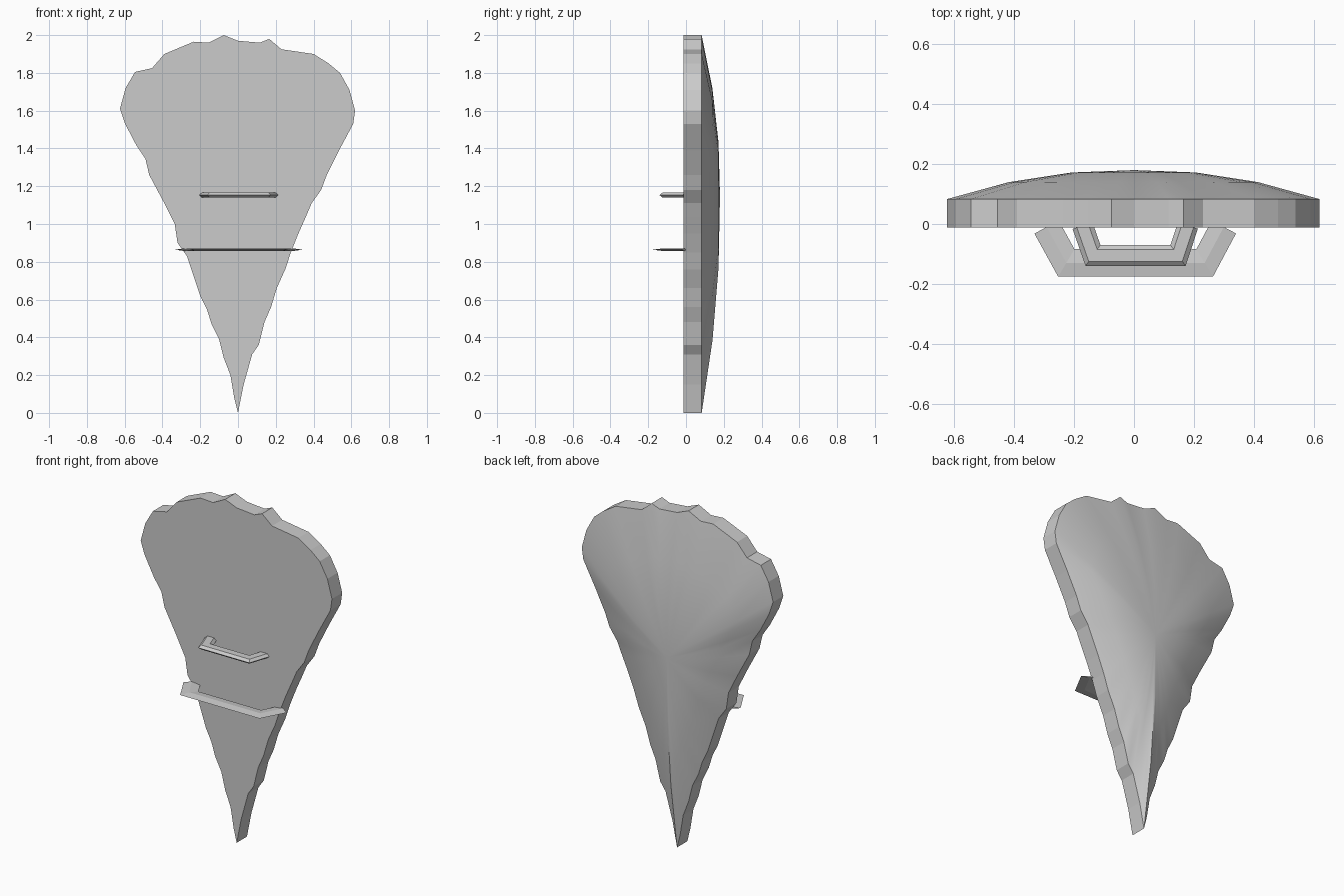
import bpy
import bmesh
from math import radians
from mathutils import Vector

cube = bpy.data.objects.get("Cube")
if cube:
    bpy.data.objects.remove(cube, do_unlink=True)

# Single plain grey for the whole shield
GREY = (0.6, 0.6, 0.6, 1.0)
grey = bpy.data.materials.new("plain grey")
grey.use_nodes = True
grey.diffuse_color = GREY
grey.node_tree.nodes["Principled BSDF"].inputs["Base Color"].default_value = GREY


def finish(name, bm):
    """Turn a bmesh into a named object with the grey material."""
    bmesh.ops.recalc_face_normals(bm, faces=bm.faces)
    mesh = bpy.data.meshes.new(name)
    bm.to_mesh(mesh)
    bm.free()
    mesh.materials.append(grey)
    obj = bpy.data.objects.new(name, mesh)
    bpy.context.collection.objects.link(obj)
    return obj


def bridge(bm, a, b, closed=True):
    """Join two vertex loops of equal length with quads."""
    count = len(a)
    return [bm.faces.new((a[i], a[(i + 1) % count], b[(i + 1) % count], b[i]))
            for i in range(count if closed else count - 1)]


# Ragged teardrop outline as (x, z), counter-clockwise from the tip
OUTLINE = [
    (0, 0), (.03, .15), (.075, .31), (.11, .36), (.14, .48), (.175, .56),
    (.205, .66), (.25, .76), (.28, .85), (.32, .95), (.36, 1.04), (.39, 1.11),
    (.44, 1.18), (.47, 1.26), (.535, 1.39), (.61, 1.53), (.62, 1.6),
    (.59, 1.71), (.54, 1.8), (.48, 1.85), (.4, 1.9), (.23, 1.925),
    (.165, 1.98), (.115, 1.96), (0, 1.97), (-.075, 2), (-.155, 1.96),
    (-.235, 1.965), (-.39, 1.9), (-.455, 1.825), (-.545, 1.805),
    (-.595, 1.72), (-.625, 1.61), (-.6, 1.535), (-.54, 1.42), (-.49, 1.345),
    (-.47, 1.26), (-.39, 1.11), (-.335, 1), (-.32, .9), (-.27, .83),
    (-.2, .62), (-.165, .55), (-.14, .47), (-.1, .39), (-.075, .29),
    (-.04, .2), (-.02, .08),
]
CENTRE_Z = 1.15
FRONT_Y, RIM_Y, APEX_Y = -.012, .083, .18


def outline_ring(bm, scale, y):
    """Outline shrunk towards the boss point, at depth y."""
    return [bm.verts.new((x * scale, y, CENTRE_Z + (z - CENTRE_Z) * scale))
            for x, z in OUTLINE]


# Shield body: flat inner face, straight rim, shallow dome on the back
bm = bmesh.new()
front = outline_ring(bm, 1, FRONT_Y)
rim = outline_ring(bm, 1, RIM_Y)
bm.faces.new(front)
bridge(bm, front, rim)
dome_faces = []
previous = rim
for scale, y in ((2 / 3, .14), (1 / 3, .172)):
    ring = outline_ring(bm, scale, y)
    dome_faces += bridge(bm, previous, ring)
    previous = ring
apex = bm.verts.new((0, APEX_Y, CENTRE_Z))
for i, vert in enumerate(previous):
    dome_faces.append(bm.faces.new((vert, previous[(i + 1) % len(previous)], apex)))
for face in dome_faces:
    face.smooth = True
dome_set = set(dome_faces)
limit = radians(30)
bm.normal_update()
for edge in bm.edges:
    inside = all(face in dome_set for face in edge.link_faces)
    edge.smooth = inside and edge.calc_face_angle(0) < limit
finish("shield_body", bm)


def bent_bar(name, path, z, section):
    """Sweep a section (in-plane offset, height) along a mitred path in xy."""
    bm = bmesh.new()
    points = [Vector(p) for p in path]
    steps = [(b - a).normalized() for a, b in zip(points, points[1:])]
    rings = []
    for i, point in enumerate(points):
        before, after = steps[max(i - 1, 0)], steps[min(i, len(steps) - 1)]
        along = (before + after).normalized()
        side = Vector((along.y, -along.x)) / along.dot(after)
        rings.append([bm.verts.new((*(point + side * offset), z + height))
                      for offset, height in section])
    for a, b in zip(rings, rings[1:]):
        bridge(bm, a, b)
    bm.faces.new(rings[0])
    bm.faces.new(rings[-1])
    return finish(name, bm)


# Hand grip: chunky bar with a six-sided section
bent_bar("hand_grip",
         [(-.172, -.005), (-.137, -.105), (.147, -.105), (.18, -.005)], 1.153,
         [(.035, 0), (.02, .013), (-.02, .013),
          (-.035, 0), (-.02, -.013), (-.02 + .04, -.013)])

# Arm strap: wide thin bar with a flattened diamond section
bent_bar("arm_strap",
         [(-.292, -.01), (-.226, -.13), (.236, -.13), (.3, -.01)], .864,
         [(.046, 0), (0, .006), (-.046, 0), (0, -.006)])
